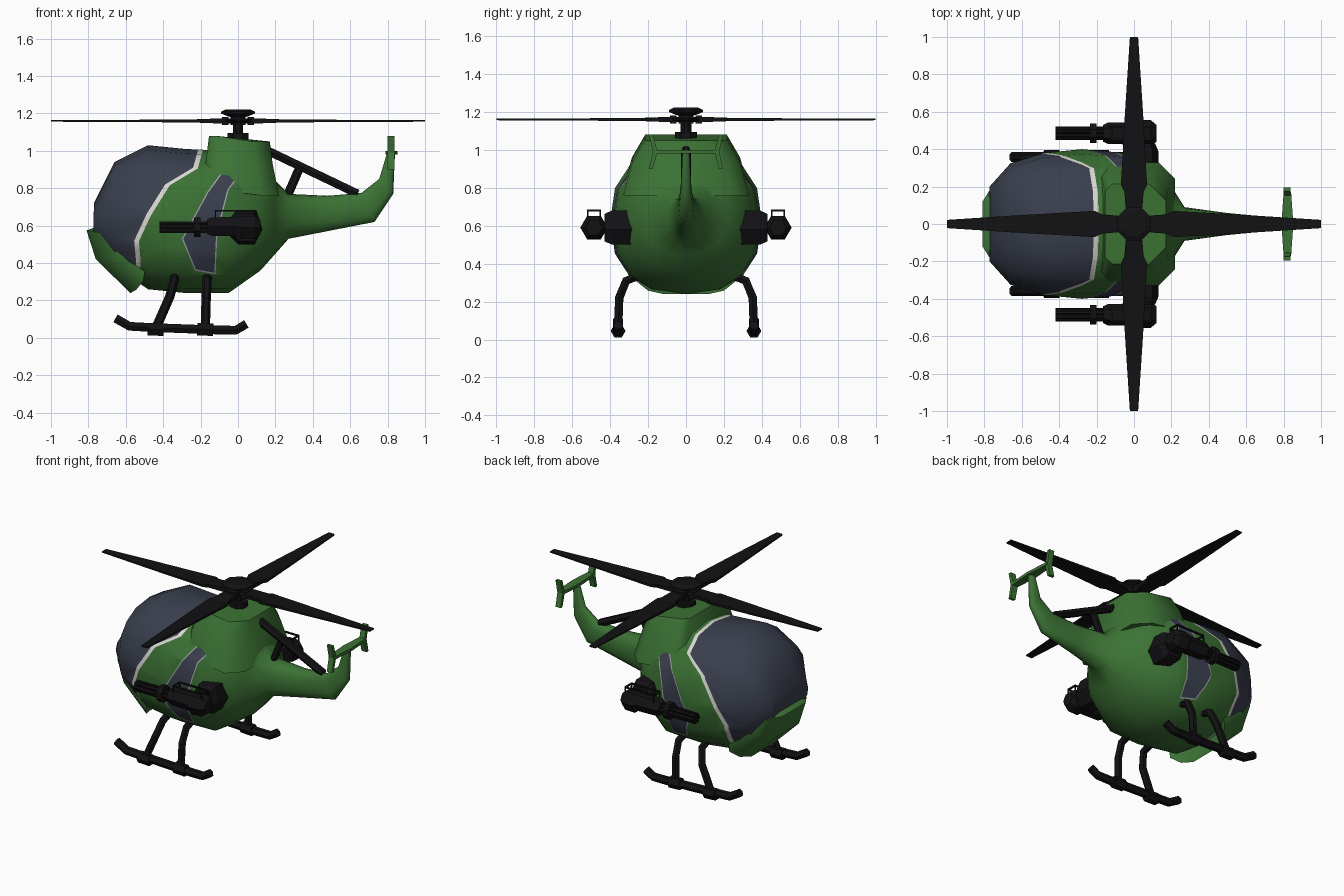
import bpy, bmesh
from math import sin, cos, pi, copysign
from mathutils import Vector as V

if "Cube" in bpy.data.objects:
    bpy.data.objects.remove(bpy.data.objects["Cube"])


def material(name, rgb):
    m = bpy.data.materials.new(name)
    m.diffuse_color = (*rgb, 1)
    m.use_nodes = True
    m.node_tree.nodes["Principled BSDF"].inputs["Base Color"].default_value = m.diffuse_color
    return m


GREEN = material("green_paint", (0.045, 0.17, 0.035))
BLACK = material("black_metal", (0.006, 0.006, 0.007))
GLASS = material("dark_glass", (0.042, 0.05, 0.075))
WHITE = material("pale_trim", (0.7, 0.68, 0.65))
GREY = material("grey_trim", (0.35, 0.37, 0.38))


def finish(name, bm, mat, smooth=False):
    bmesh.ops.recalc_face_normals(bm, faces=bm.faces[:])
    me = bpy.data.meshes.new(name)
    bm.to_mesh(me)
    bm.free()
    me.materials.append(mat)
    ob = bpy.data.objects.new(name, me)
    bpy.context.collection.objects.link(ob)
    if smooth:
        bpy.ops.object.select_all(action='DESELECT')
        ob.select_set(True)
        bpy.context.view_layer.objects.active = ob
        bpy.ops.object.shade_smooth_by_angle(angle=0.9)
    return ob


def loft_bm(rings):
    bm = bmesh.new()
    rows = [[bm.verts.new(p) for p in r] for r in rings]
    n = len(rows[0])
    for a, b in zip(rows, rows[1:]):
        for i in range(n):
            bm.faces.new((a[i], a[(i + 1) % n], b[(i + 1) % n], b[i]))
    bm.faces.new(rows[0])
    bm.faces.new(rows[-1])
    return bm


def loft(name, rings, mat=BLACK, smooth=False):
    return finish(name, loft_bm(rings), mat, smooth)


def tube(name, pts, radii, n=6, mat=BLACK):
    """Tube through points; radii is one number or one per point."""
    pts = [V(p) for p in pts]
    if not isinstance(radii, (list, tuple)):
        radii = [radii] * len(pts)
    d = (pts[-1] - pts[0]).normalized()
    ref = V((0, 1, 0)) if abs(d.x) > 0.5 else V((1, 0, 0))
    rings, t = [], d
    for i, p in enumerate(pts):
        t = pts[min(i + 1, len(pts) - 1)] - pts[max(i - 1, 0)]
        t = t.normalized() if t.length > 1e-6 else d
        u = t.cross(ref).normalized()
        w = t.cross(u)
        rings.append([p + radii[i] * (u * cos(a) + w * sin(a))
                      for a in [2 * pi * (k + 0.5) / n for k in range(n)]])
    return loft(name, rings, mat)


# Hull sections: bottom x, bottom z, top x, top z, half width
HULL = [(-.775, .54, -.77, .72, .20), (-.66, .38, -.66, .94, .325),
        (-.48, .26, -.48, 1.03, .38), (-.28, .24, -.28, 1.01, .40),
        (-.05, .24, -.05, 1.0, .38), (.12, .36, .12, .97, .305),
        (.20, .45, .19, .85, .21), (.27, .53, .27, .77, .09),
        (.50, .575, .48, .76, .06), (.73, .62, .66, .775, .04),
        (.83, .77, .755, .85, .028), (.84, 1.0, .80, 1.0, .018)]


def section(xb, zb, xt, zt, w, n=16):
    c, up = V(((xb + xt) / 2, 0, (zb + zt) / 2)), V((xt - xb, 0, zt - zb)) / 2
    e = 2 / 2.4
    out = []
    for k in range(n):
        a = 2 * pi * k / n
        s, q = sin(a), cos(a)
        out.append(c + up * copysign(abs(s) ** e, s) + V((0, w * copysign(abs(q) ** e, q), 0)))
    return out


def inside(x, z, poly):
    hit = False
    for (x1, z1), (x2, z2) in zip(poly, poly[1:] + poly[:1]):
        if (z1 > z) != (z2 > z) and x < (x2 - x1) * (z - z1) / (z2 - z1) + x1:
            hit = not hit
    return hit


def inset(poly, d):
    out = []
    for i, p in enumerate(poly):
        p = V(p)
        a, b = (p - V(poly[i - 1])).normalized(), (V(poly[(i + 1) % len(poly)]) - p).normalized()
        na, nb = V((a.y, -a.x)), V((b.y, -b.x))
        out.append(tuple(p + (na + nb) * d / (1 + na.dot(nb))))
    return out


# Outlines seen from the side: windscreen edge, its trim, side window and its trim
seam = [(-.215, 1.1), (-.215, 1.0), (-.24, .91), (-.39, .82), (-.49, .66),
        (-.555, .52), (-.545, .41), (-.565, .2)]
edge = [(x + .025, z - .004) for x, z in seam]
front = [(-1.2, .2), (-1.2, 1.1)]
win = [(-.085, .89), (.015, .88), (-.05, .79), (-.11, .56), (-.12, .34),
       (-.23, .36), (-.30, .53), (-.165, .78)]
win_in = inset(win, .007)
bm = loft_bm([section(*h) for h in HULL])
bmesh.ops.triangulate(bm, faces=bm.faces[:])
cuts = list(zip(seam, seam[1:])) + list(zip(edge, edge[1:]))
for poly in (win, win_in):
    cuts += zip(poly, poly[1:] + poly[:1])
for p, q in cuts:
    bmesh.ops.bisect_plane(bm, geom=bm.verts[:] + bm.edges[:] + bm.faces[:], dist=1e-5,
                           plane_co=(p[0], 0, p[1]), plane_no=(q[1] - p[1], 0, p[0] - q[0]))


def region(f):
    c = f.calc_center_median()
    for poly, r in ((seam + front, 1), (edge + front, 2), (win_in, 3), (win, 4)):
        if inside(c.x, c.z, poly):
            return r
    return 0


# Split the hull skin into paint, glass and trim
parts = [("fuselage", GREEN), ("windscreen", GLASS), ("windscreen_trim", WHITE),
         ("side_windows", GLASS), ("side_window_trim", GREY)]
for i, (name, mat) in enumerate(parts):
    part = bm.copy()
    bmesh.ops.delete(part, geom=[f for f in part.faces if region(f) != i], context='FACES')
    bmesh.ops.dissolve_limit(part, angle_limit=0.01, verts=part.verts[:], edges=part.edges[:])
    finish(name, part, mat, True)
bm.free()

# Rotor housing on the roof
rings = []
for x0, x1, w, z0, z1 in [(-.19, .22, .33, .80, .76), (-.17, .185, .285, .96, .93),
                          (-.155, .17, .215, 1.08, 1.05)]:
    a, b = .04, .09
    rings.append([(x0 + a, -w, z0), (x1 - b, -w, z1), (x1, -w + b, z1), (x1, w - b, z1),
                  (x1 - b, w, z1), (x0 + a, w, z0), (x0, w - a, z0), (x0, -w + a, z0)])
loft("rotor_housing", rings, GREEN, True)

# Chin guard wrapped round the nose
chin = [(-.81, .575), (-.76, .592), (-.725, .58), (-.71, .49), (-.56, .33), (-.575, .24), (-.76, .42)]
cx, cz = -.68, .46
loft("chin_guard", [[(cx + (x - cx) * k + dx, y, cz + (z - cz) * k) for x, z in chin]
                    for y, dx, k in [(-.26, .10, .7), (-.20, .04, .92), (-.12, 0, 1),
                                     (.12, 0, 1), (.20, .04, .92), (.26, .10, .7)]], GREEN, True)

# Tail plane with chevron end fins
loft("tail_plane", [[(.82 - w, y, .98), (.82 + w, y, .98), (.82 + w, y, 1.0), (.82 - w, y, 1.0)]
                    for y, w in [(-.17, .02), (0, .032), (.17, .02)]], GREEN)
for s in (-1, 1):
    fin = [(.175, 1.08), (.195, 1.08), (.175, .99), (.195, .90), (.175, .90), (.15, .99)]
    loft("tail_end_fin", [[(x, s * y, z) for y, z in fin] for x in (.80, .838)], GREEN)

# Boom braces
tube("boom_brace", [(.16, 0, 1.0), (.64, 0, .77)], .026)
tube("boom_brace_strut", [(.26, 0, .75), (.325, 0, .90)], .024)

# Rotor mast, hub and blades
mast = [(1.05, .062), (1.095, .062), (1.095, .03), (1.14, .03), (1.14, .04), (1.18, .04),
        (1.185, .06), (1.20, .098), (1.21, .098), (1.222, .07)]
loft("rotor_mast", [[(r * cos(k * pi / 4 + pi / 8), r * sin(k * pi / 4 + pi / 8), z) for k in range(8)]
                    for z, r in mast])
for k in range(4):
    c, s = [(1, 0), (0, 1), (-1, 0), (0, -1)][k]

    def bar(name, stations):
        loft(name, [[(r * c - v * s, r * s + v * c, 1.16 + h)
                     for v, h in ((-w, -t), (w, -t), (w, t), (-w, t))] for r, w, t in stations])
    bar("blade_root", [(0, .035, .014), (.07, .035, .014), (.09, .045, .014), (.22, .055, .009)])
    bar("blade_clamp", [(.05, .04, .022), (.085, .04, .022)])
    bar("rotor_blade", [(.17, .05, .007), (.21, .07, .008), (.6, .048, .006), (1.0, .022, .004)])

for s in (-1, 1):
    # Landing skids and legs
    y = .358 * s
    tube("skid", [(-.655, y, .105), (-.58, y, .062), (-.45, y, .055), (-.10, y, .042),
                  (-.01, y, .042), (.045, y, .075)], .027)
    for x, top, mid in ((-.44, -.34, -.365), (-.175, -.165, -.17)):
        tube("skid_leg", [(top, .25 * s, .335), (top, .315 * s, .31), (mid, .352 * s, .22),
                          (x, y, .05)], .025)
        tube("skid_clamp", [(x - .042, y, .047), (x + .042, y, .043)], .038)

    # Gun mount pod
    pod = [(-.04, .54), (.0, .50), (.09, .50), (.13, .58), (.10, .68), (-.01, .68), (-.04, .64)]
    loft("gun_mount", [[(.045 + (x - .045) * k, s * v, .59 + (z - .59) * k) for x, z in pod]
                       for v, k in ((.25, .9), (.30, 1), (.39, 1), (.43, .8))])
    # Gun body, collar, barrels and carry handle
    g = .485 * s
    tube("gun_body", [(-.165, g, .595), (-.14, g, .595), (.0, g, .595), (.02, g, .59), (.09, g, .59),
                      (.12, g, .59)], [.045, .057, .06, .072, .07, .045])
    tube("gun_collar", [(-.235, g, .592), (-.20, g, .592)], .056, 8)
    tube("gun_core", [(-.40, g, .592), (-.13, g, .592)], .024, 6)
    for k in range(6):
        a = k * pi / 3
        by, bz = g + .024 * cos(a), .592 + .024 * sin(a)
        tube("gun_barrel", [(-.42, by, bz), (-.16, by, bz)], .012, 6)
    for h in (.452, .518):
        tube("gun_handle", [(-.12, h * s, .62), (-.12, h * s, .68), (.09, h * s, .68),
                            (.09, h * s, .62)], .007, 4)
    for x in (-.12, .09):
        tube("gun_handle_bar", [(x, .452 * s, .68), (x, .518 * s, .68)], .007, 4)
